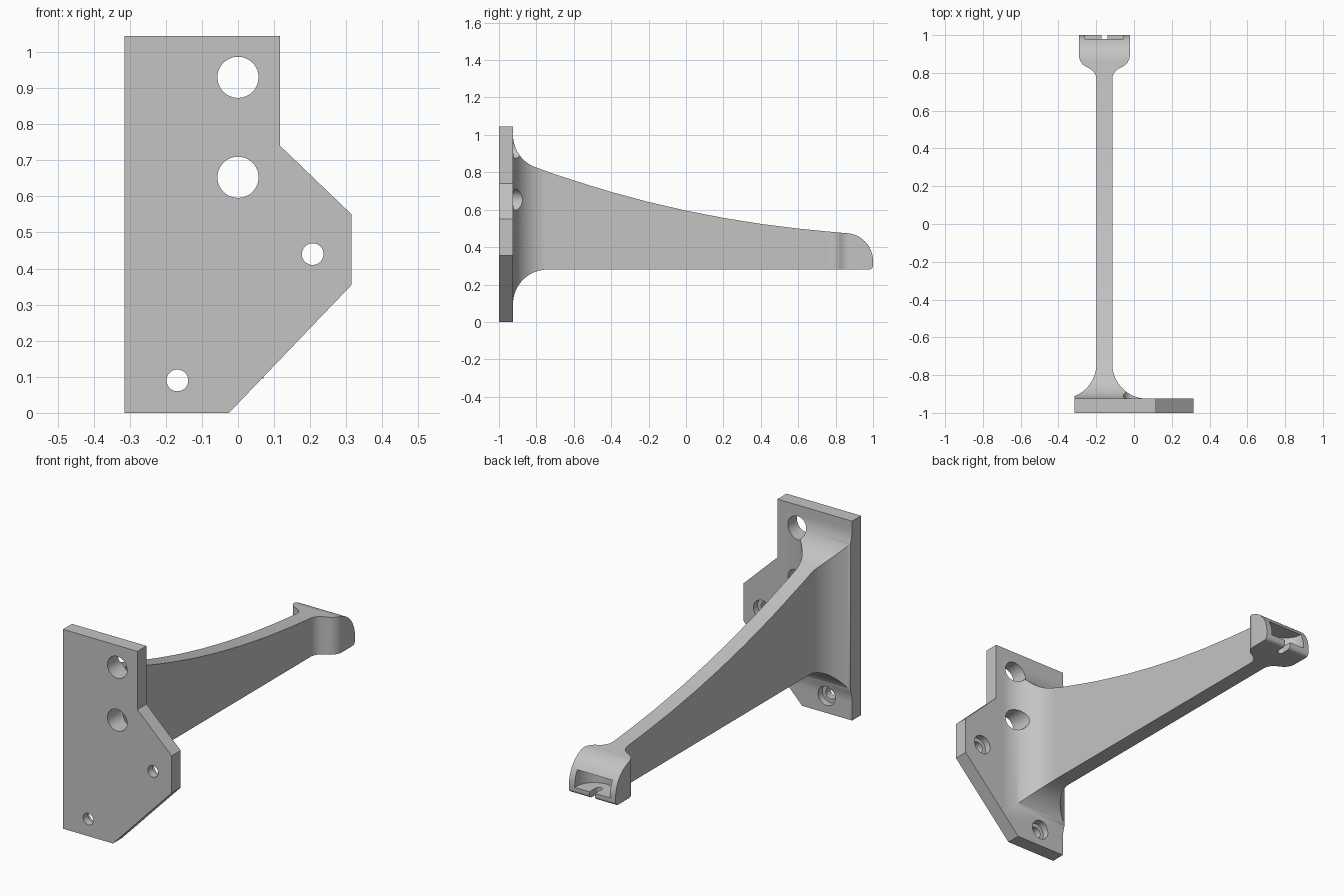
import bpy, bmesh
from math import sin, cos, radians

if "Cube" in bpy.data.objects:
    bpy.data.objects.remove(bpy.data.objects["Cube"], do_unlink=True)

grey = bpy.data.materials.new("light grey")
grey.use_nodes = True
colour = (0.55, 0.55, 0.55, 1)
grey.diffuse_color = colour
grey.node_tree.nodes["Principled BSDF"].inputs["Base Color"].default_value = colour


def arc(cx, cy, rx, ry, start, end, steps=20):
    angles = [radians(start + (end - start) * i / steps) for i in range(steps + 1)]
    return [(cx + rx * cos(a), cy + ry * sin(a)) for a in angles]


def prism(name, profile, axis, low, high):
    """Extrude a closed 2D profile along one axis."""
    place = {"x": lambda a, b, d: (d, a, b),
             "y": lambda a, b, d: (a, d, b),
             "z": lambda a, b, d: (a, b, d)}[axis]
    bm = bmesh.new()
    face = bm.faces.new([bm.verts.new(place(a, b, low)) for a, b in profile])
    side = bmesh.ops.extrude_face_region(bm, geom=[face])["geom"]
    offset = place(0, 0, high - low)
    bmesh.ops.translate(bm, vec=offset, verts=[v for v in side if isinstance(v, bmesh.types.BMVert)])
    bmesh.ops.recalc_face_normals(bm, faces=bm.faces)
    mesh = bpy.data.meshes.new(name)
    bm.to_mesh(mesh)
    bm.free()
    mesh.materials.append(grey)
    obj = bpy.data.objects.new(name, mesh)
    bpy.context.collection.objects.link(obj)
    return obj


def activate(obj):
    bpy.ops.object.select_all(action="DESELECT")
    obj.select_set(True)
    bpy.context.view_layer.objects.active = obj


def combine(target, tool, operation):
    activate(target)
    mod = target.modifiers.new("cut", "BOOLEAN")
    mod.operation, mod.solver, mod.object = operation, "EXACT", tool
    bpy.ops.object.modifier_apply(modifier=mod.name)


def discard(*tools):
    for tool in tools:
        bpy.data.objects.remove(tool, do_unlink=True)


back = -0.925      # rear face of the mounting plate
fillet = 0.185     # radius where the arm flows into the plate
mid = -0.157       # centre line of the arm
edge = -0.315      # straight side of the plate

# Mounting plate
plate = prism("mounting_plate", [(edge, 0), (-0.025, 0), (0.315, 0.355), (0.315, 0.55),
                                 (0.117, 0.74), (0.117, 1.045), (edge, 1.045)], "y", -1, back)

# Arm: plan outline crossed with side outline
root = arc(0.042 + fillet, back + fillet, fillet, fillet, 270, 180)
neck = arc(0.107, 0.765, 0.065, 0.065, 180, 115, 10)
cheek = arc(0.065, 0.895, 0.07, 0.07, -70, 0, 10)
half = root + neck + cheek + [(0.135, 1)]
plan = [(mid + x, y) for x, y in half] + [(mid - x, y) for x, y in reversed(half)]
arm = prism("support_arm", plan, "z", 0, 1.1)

sweep = [(-0.7, 0.789), (-0.6, 0.757), (-0.5, 0.725), (-0.4, 0.695), (-0.2, 0.641), (0, 0.595),
         (0.2, 0.556), (0.4, 0.524), (0.6, 0.499), (0.75, 0.484)]
side = (arc(back + fillet, 1.0, fillet, fillet, 180, 255) + sweep
        + arc(0.85, 0.325, 0.15, 0.15, 90, 0)
        + arc(0.98, 0.3, 0.02, 0.02, 0, -90, 6)
        + arc(back + fillet, 0.28 - fillet, fillet, fillet, 90, 180))
outline = prism("side_outline", side, "x", edge, 0.3)
combine(arm, outline, "INTERSECT")
discard(outline)

# Mounting holes, cut through the plate and the arm's fillets
holes = [(0, 0.93, 0.057, -1.1), (0, 0.653, 0.057, -1.1)]
for x, z in [(0.207, 0.44), (-0.168, 0.09)]:
    holes += [(x, z, 0.03, -1.1), (x, z, 0.05, -0.96)]   # bore and counterbore
for x, z, r, start in holes:
    drill = prism("drill", arc(x, z, r, r, 0, 352.5, 47), "y", start, -0.7)
    combine(plate, drill, "DIFFERENCE")
    combine(arm, drill, "DIFFERENCE")
    discard(drill)

# Round-backed pocket and floor slot in the arm tip
pocket = prism("pocket", [(mid + 0.102, 1.1)] + arc(mid, 0.985, 0.102, 0.102, 0, -180, 24)
               + [(mid - 0.102, 1.1)], "z", 0.315, 0.4)
slot = prism("slot", [(mid + 0.016, 1.1)] + arc(mid, 0.945, 0.016, 0.016, 0, -180, 10)
             + [(mid - 0.016, 1.1)], "z", 0.2, 0.35)
combine(arm, pocket, "DIFFERENCE")
combine(arm, slot, "DIFFERENCE")
discard(pocket, slot)

for part in (plate, arm):
    activate(part)
    bpy.ops.object.shade_smooth_by_angle(angle=radians(30))
    weighted = part.modifiers.new("weighted normals", "WEIGHTED_NORMAL")
    weighted.keep_sharp = True
